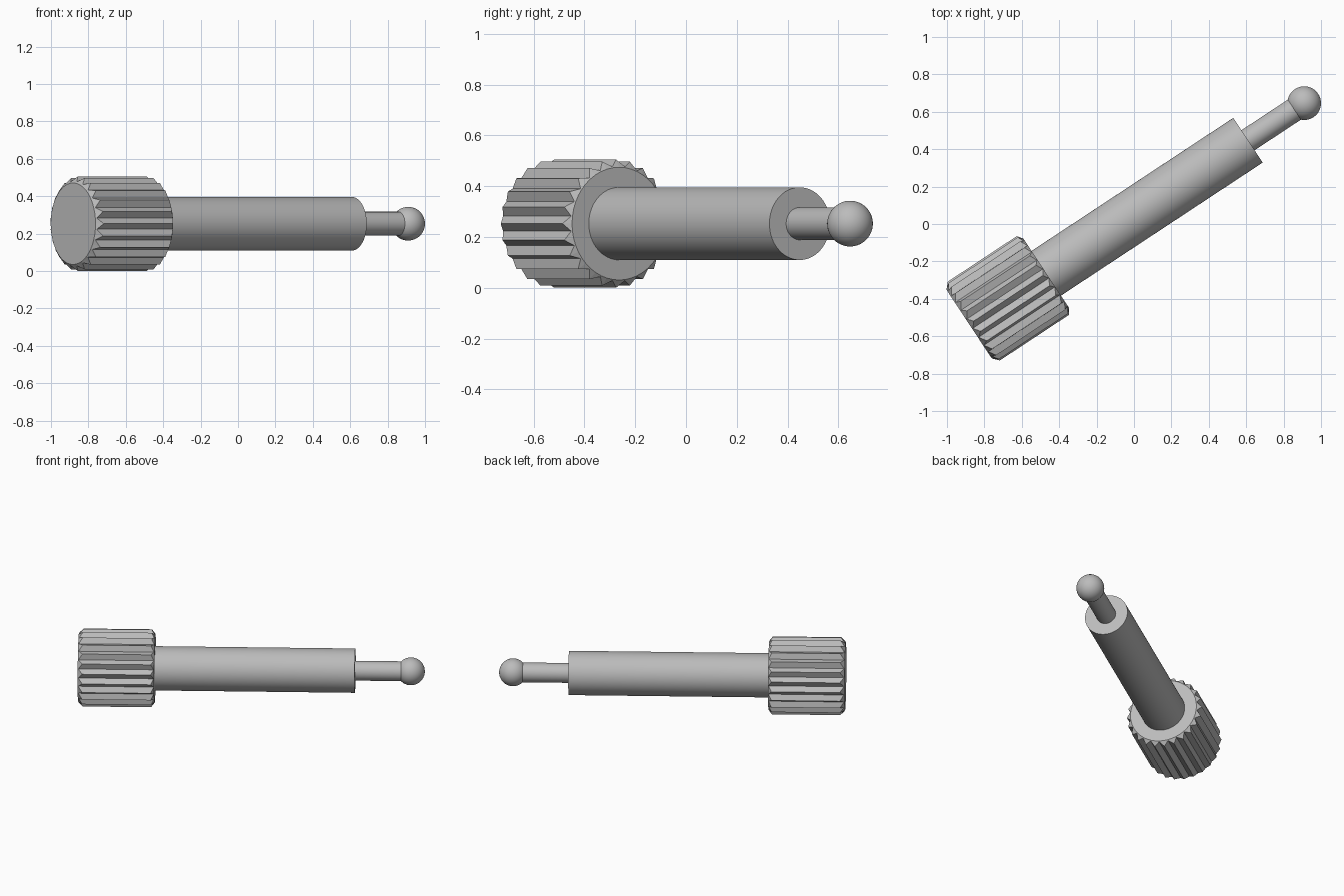
import bpy, bmesh, math
from mathutils import Matrix, Vector

cube = bpy.data.objects.get("Cube")
if cube:
    bpy.data.objects.remove(cube, do_unlink=True)

grey = bpy.data.materials.new("plain grey")
grey.use_nodes = True
colour = (0.5, 0.5, 0.5, 1)
grey.diffuse_color = colour
grey.node_tree.nodes["Principled BSDF"].inputs["Base Color"].default_value = colour

# Local x runs along the screw, with its origin at the ball centre
PLACE = Matrix.Translation((0.91, 0.646, 0.2525)) @ Matrix.Rotation(math.radians(33.4), 4, "Z")
ALONG = Matrix.Rotation(math.pi / 2, 4, "Y")


def finish(bm, name, smooth):
    bmesh.ops.recalc_face_normals(bm, faces=bm.faces)
    mesh = bpy.data.meshes.new(name)
    bm.to_mesh(mesh)
    bm.free()
    mesh.materials.append(grey)
    ob = bpy.data.objects.new(name, mesh)
    bpy.context.collection.objects.link(ob)
    ob.matrix_world = PLACE
    if smooth:
        bpy.ops.object.select_all(action="DESELECT")
        ob.select_set(True)
        bpy.context.view_layer.objects.active = ob
        bpy.ops.object.shade_smooth_by_angle(angle=math.radians(30))


def rod(name, start, end, radius):
    bm = bmesh.new()
    bmesh.ops.create_cone(bm, cap_ends=True, segments=64, radius1=radius, radius2=radius,
                          depth=end - start,
                          matrix=Matrix.Translation(((start + end) / 2, 0, 0)) @ ALONG)
    finish(bm, name, True)


def knurled_head(back, front, teeth, tip, valley, back_face, front_face):
    bm = bmesh.new()
    count = teeth * 2

    def ring(x_tip, r_tip, x_valley, r_valley):
        verts = []
        for i in range(count):
            x, r = (x_valley, r_valley) if i % 2 else (x_tip, r_tip)
            a = math.tau * i / count
            verts.append(bm.verts.new((x, r * math.cos(a), r * math.sin(a))))
        return verts

    # Round end faces, with bevelled teeth between them
    rings = [ring(back, back_face, back, back_face),
             ring(back + 0.03, tip, back + 0.004, valley),
             ring(front - 0.022, tip, front - 0.003, valley),
             ring(front, front_face, front, front_face)]
    for a, b in zip(rings, rings[1:]):
        for i in range(count):
            j = (i + 1) % count
            bm.faces.new((a[i], a[j], b[j], b[i]))
    bm.faces.new(rings[0])
    bm.faces.new(rings[-1])
    finish(bm, "knurled_head", False)


knurled_head(-2.146, -1.652, 24, 0.2525, 0.226, 0.218, 0.222)
rod("shaft", -1.66, -0.36, 0.143)
rod("pin", -0.37, -0.04, 0.064)

# Ball on the tip
ball = bmesh.new()
bmesh.ops.create_uvsphere(ball, u_segments=40, v_segments=24, radius=0.09)
finish(ball, "ball_tip", True)
